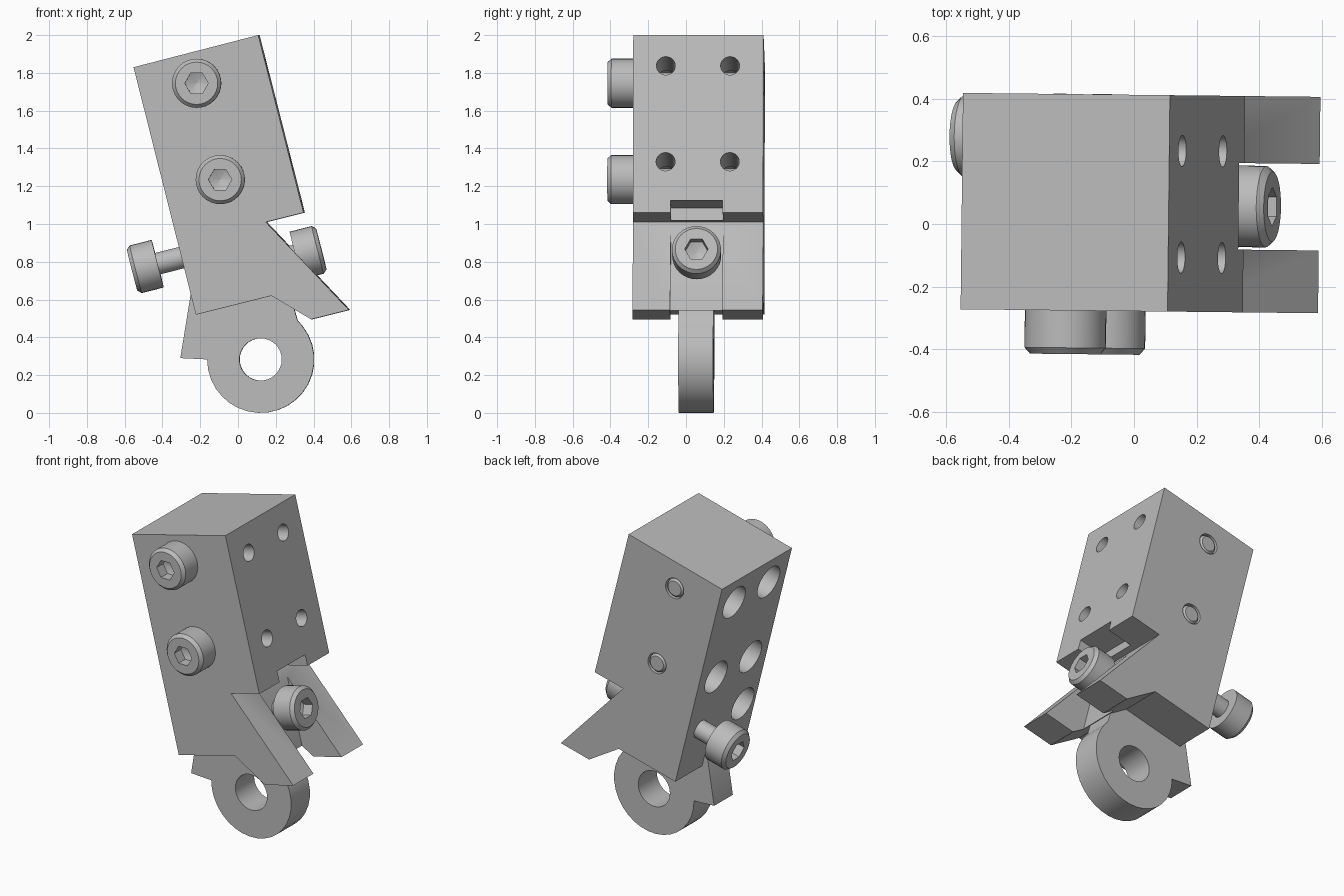
import bpy, bmesh
from math import cos, sin, pi, radians
from mathutils import Vector

if "Cube" in bpy.data.objects:
    bpy.data.objects.remove(bpy.data.objects["Cube"])

grey = bpy.data.materials.new("light grey metal")
grey.use_nodes = True
GREY = (0.5, 0.5, 0.5, 1)
grey.diffuse_color = GREY
grey.node_tree.nodes["Principled BSDF"].inputs["Base Color"].default_value = GREY

# Tilted axes of the block: U across, V along its length
TILT = radians(14.3)
U = Vector((cos(TILT), 0, sin(TILT)))
V = Vector((-sin(TILT), 0, cos(TILT)))
CORNER = Vector((-0.22, 0, 0.52))
FRONT = Vector((0, -1, 0))
parts = []


def at(u, y, v):
    return CORNER + U * u + V * v + Vector((0, y, 0))


def finish(name, bm):
    bmesh.ops.recalc_face_normals(bm, faces=bm.faces)
    mesh = bpy.data.meshes.new(name)
    bm.to_mesh(mesh)
    bm.free()
    mesh.materials.append(grey)
    obj = bpy.data.objects.new(name, mesh)
    bpy.context.collection.objects.link(obj)
    return obj


def slab(name, outline, y0, y1):
    """Outline in x and z, extruded along y."""
    bm = bmesh.new()
    face = bm.faces.new([bm.verts.new((x, y0, z)) for x, z in outline])
    ext = bmesh.ops.extrude_face_region(bm, geom=[face])["geom"]
    bmesh.ops.translate(bm, vec=(0, y1 - y0, 0),
                        verts=[g for g in ext if isinstance(g, bmesh.types.BMVert)])
    return finish(name, bm)


def lathe(name, profile, base, axis, sides=32):
    """Solid of revolution; profile holds (radius, height along axis)."""
    side = axis.cross(Vector((0, 0, 1))).normalized()
    up = axis.cross(side)
    bm = bmesh.new()
    rings = []
    for r, h in profile:
        angles = [2 * pi * i / sides for i in range(sides)]
        rings.append([bm.verts.new(base + axis * h + (side * cos(a) + up * sin(a)) * r)
                      for a in angles])
    for a, b in zip(rings, rings[1:]):
        for i in range(sides):
            j = (i + 1) % sides
            bm.faces.new((a[i], a[j], b[j], b[i]))
    bm.faces.new(rings[0])
    bm.faces.new(rings[-1])
    return finish(name, bm)


def cut(obj, cutters):
    bpy.context.view_layer.objects.active = obj
    for c in cutters:
        mod = obj.modifiers.new("cut", "BOOLEAN")
        mod.operation = "DIFFERENCE"
        mod.solver = "EXACT"
        mod.object = c
        bpy.ops.object.modifier_apply(modifier=mod.name)
        bpy.data.objects.remove(c)


def bolt(name, tip, axis, shaft_length):
    """Socket head bolt; tip is the centre of the head's outer face."""
    obj = lathe(name, [(0.046, -0.14 - shaft_length), (0.058, -0.128 - shaft_length),
                       (0.058, -0.14), (0.13, -0.14), (0.13, -0.02), (0.112, 0)], tip, axis)
    socket = lathe("socket_cutter", [(0.003, -0.09), (0.062, -0.065), (0.062, 0.05)],
                   tip, axis, 6)
    cut(obj, [socket])
    parts.append(obj)


# Main block with its angled notch and jaw
block = slab("clamp_block", [(-0.55, 1.83), (0.11, 2.0), (0.35, 1.06), (0.15, 1.01),
                             (0.59, 0.545), (0.39, 0.495), (0.18, 0.62), (-0.22, 0.52)],
             -0.278, 0.412)
cutters = []

# Slot that splits the jaw into two prongs
corners = [at(0.52, 0, -0.5), at(1.3, 0, -0.5), at(1.3, 0, 0.45), at(0.52, 0, 0.45)]
cutters.append(slab("slot_cutter", [(p.x, p.z) for p in corners], -0.078, 0.198))

# Counterbored holes through the block
for y in (-0.105, 0.235):
    for v in (1.185, 0.661):
        cutters.append(lathe("hole_cutter", [(0.105, -0.1), (0.105, 0.385), (0.05, 0.385),
                                             (0.05, 0.8)], at(0, y, v), U))

# Blind hole beside the side bolt
cutters.append(lathe("blind_hole_cutter", [(0.105, -0.1), (0.105, 0.3)],
                     at(0, -0.147, 0.313), U))

# Front bolts, whose ends sit in openings on the back
for name, x, z in (("upper_front_bolt", -0.215, 1.745), ("lower_front_bolt", -0.09, 1.235)):
    back = Vector((x, 0.412, z))
    cutters.append(lathe("bolt_end_cutter", [(0.064, -0.1), (0.064, 0.03)], back, FRONT))
    bolt(name, Vector((x, -0.417, z)), FRONT, 0.69)
cut(block, cutters)
parts.append(block)

# Side bolts
bolt("jaw_bolt", at(0.726, 0.06, 0.174), U, 0.2)
bolt("side_bolt", at(-0.275, 0.275, 0.313), -U, 0.25)

# Eye link hanging from the block
EYE = Vector((0.12, 0.283))
arc = [EYE + 0.283 * Vector((cos(a), sin(a)))
       for a in (radians(180 + 218 * i / 20) for i in range(21))]
link = slab("eye_link", [(-0.25, 0.63), (-0.305, 0.29)] + [tuple(p) for p in arc]
            + [(0.315, 0.49), (0.295, 0.56), (0.15, 0.7), (-0.2, 0.7)], -0.037, 0.148)
cut(link, [lathe("eye_cutter", [(0.112, -0.5), (0.112, 0.5)],
                 Vector((EYE.x, 0, EYE.y)), FRONT)])
parts.append(link)

# Slight turn of the whole assembly and smooth round surfaces
bpy.ops.object.select_all(action="DESELECT")
for obj in parts:
    obj.rotation_euler.z = -0.011
    obj.select_set(True)
bpy.context.view_layer.objects.active = block
bpy.ops.object.shade_smooth_by_angle(angle=radians(30))
